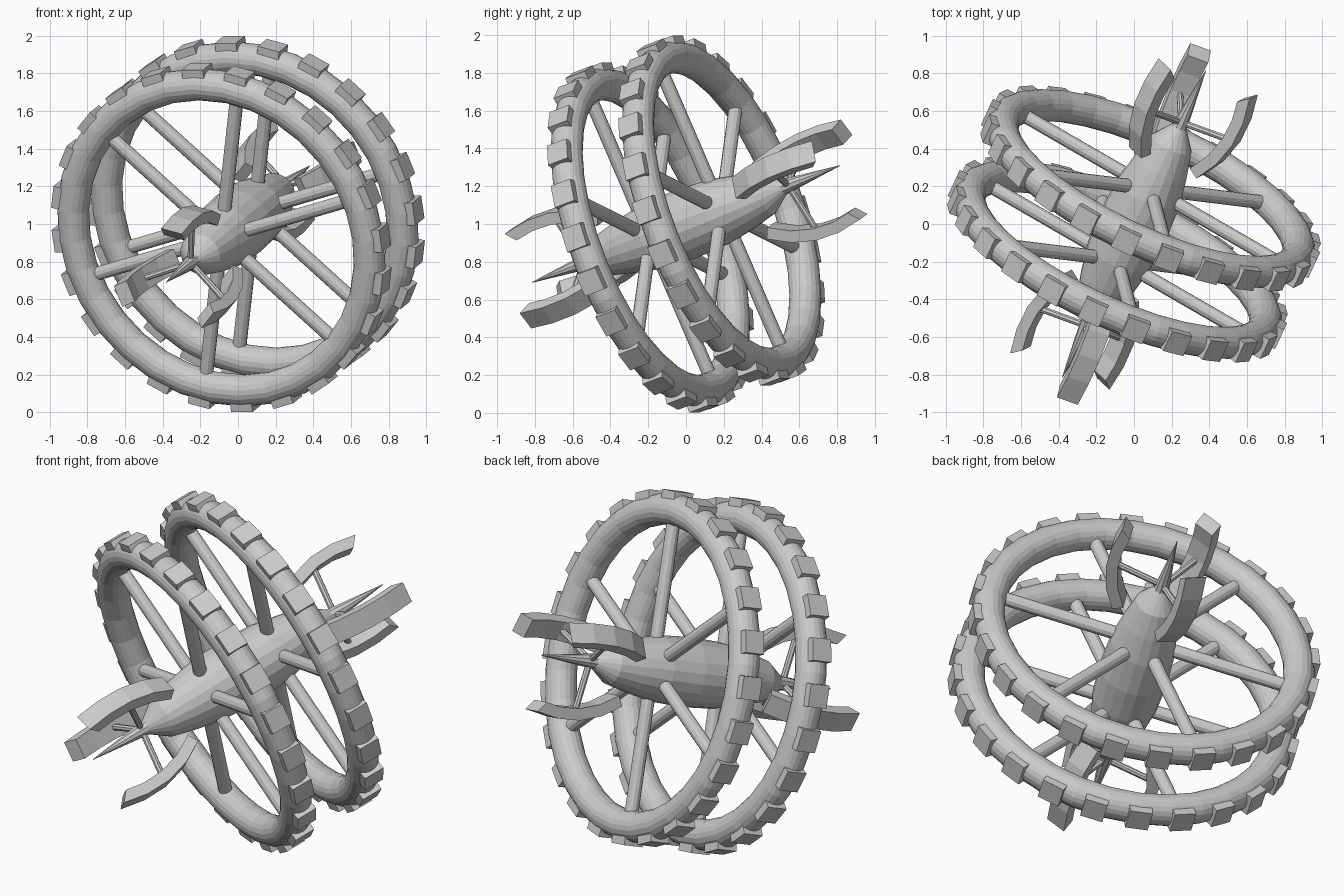
import bpy, bmesh, math
from mathutils import Vector, Matrix

if "Cube" in bpy.data.objects:
    bpy.data.objects.remove(bpy.data.objects["Cube"])

# tilted frame: local z runs along the axle, local x points to the top of the rings
n = Vector((0.40, 0.856, 0.325)).normalized()
u = (Vector((0, 0, 1)) - n * n.z).normalized()
t = n.cross(u)
FRAME = Matrix((u, t, n)).transposed().to_4x4()
FRAME.translation = (0, 0, 1)

grey = bpy.data.materials.new("light grey")
grey.diffuse_color = (0.6, 0.6, 0.6, 1)
grey.use_nodes = True
grey.node_tree.nodes["Principled BSDF"].inputs["Base Color"].default_value = grey.diffuse_color


def finish(name, bm):
    bmesh.ops.recalc_face_normals(bm, faces=bm.faces[:])
    me = bpy.data.meshes.new(name)
    bm.to_mesh(me)
    bm.free()
    me.materials.append(grey)
    ob = bpy.data.objects.new(name, me)
    bpy.context.collection.objects.link(ob)
    ob.matrix_world = FRAME
    return ob


def polar(r, deg, z):
    a = math.radians(deg)
    return Vector((r * math.cos(a), r * math.sin(a), z))


def rod(bm, a, b, r1, r2, sides=12):
    d = b - a
    m = Matrix.Translation((a + b) / 2) @ d.to_track_quat('Z', 'Y').to_matrix().to_4x4()
    bmesh.ops.create_cone(bm, cap_ends=True, segments=sides, radius1=r1, radius2=r2,
                          depth=d.length, matrix=m)


def loft(bm, sections):
    rows = [[bm.verts.new(p) for p in s] for s in sections]
    k = len(rows[0])
    for a, b in zip(rows, rows[1:]):
        for i in range(k):
            j = (i + 1) % k
            bm.faces.new((a[i], a[j], b[j], b[i]))
    bm.faces.new(rows[0])
    bm.faces.new(rows[-1])


def rim(name, z, major=32, minor=20, R=0.86, r=0.085):
    bm = bmesh.new()
    rows = [[bm.verts.new(polar(R + r * math.cos(2 * math.pi * j / minor), 360 * i / major,
                                z + r * math.sin(2 * math.pi * j / minor)))
             for j in range(minor)] for i in range(major)]
    for i in range(major):
        for j in range(minor):
            a, b = rows[i], rows[(i + 1) % major]
            k = (j + 1) % minor
            bm.faces.new((a[j], b[j], b[k], a[k]))
    finish(name, bm)


# two wheels: rim, outer blocks and spokes
for label, z in (("front", -0.22), ("back", 0.22)):
    rim(label + "_rim", z)
    bm = bmesh.new()
    for i in range(24):
        m = (Matrix.Rotation(math.radians(15 * i), 4, 'Z') @ Matrix.Translation((0.932, 0, z))
             @ Matrix.Diagonal((0.056, 0.125, 0.12, 1)))
        bmesh.ops.create_cube(bm, size=1, matrix=m)
    finish(label + "_rim_blocks", bm)
    bm = bmesh.new()
    for i in range(6):
        rod(bm, polar(0.08, 15 + 60 * i, z), polar(0.84, 15 + 60 * i, z), 0.037, 0.037)
    finish(label + "_spokes", bm)

# spindle-shaped hub
bm = bmesh.new()
half = [(0.62, 0.03), (0.5, 0.115), (0.36, 0.15), (0.2, 0.18)]
profile = [(-s, r) for s, r in half] + [(0, 0.19)] + [(s, r) for s, r in reversed(half)]
loft(bm, [[polar(r, 360 * i / 20, s) for i in range(20)] for s, r in profile])
finish("hub", bm)

# claws, holding rods and spike at each end of the hub
outer = [(0.42, 0.22), (0.54, 0.285), (0.68, 0.322), (0.82, 0.325), (0.96, 0.30)]
inner = [(0.45, 0.165), (0.565, 0.225), (0.69, 0.258), (0.805, 0.262), (0.91, 0.245)]
for label, sgn, start in (("front", -1, 15), ("back", 1, 75)):
    bm = bmesh.new()
    arms = bmesh.new()
    for k in range(3):
        ang = start + 120 * k
        side = polar(0.06, ang + 90, 0)
        secs = []
        for (so, ro), (si, ri) in zip(outer, inner):
            po, pi = polar(ro, ang, sgn * so), polar(ri, ang, sgn * si)
            secs.append((po - side, po + side, pi + side, pi - side))
        loft(bm, secs)
        rod(arms, Vector((0, 0, sgn * 0.63)), polar(0.28, ang, sgn * 0.68), 0.018, 0.018, 8)
    finish(label + "_claws", bm)
    finish(label + "_claw_rods", arms)
    bm = bmesh.new()
    rod(bm, Vector((0, 0, sgn * 0.58)), Vector((0, 0, sgn * 0.95)), 0.045, 0.002, 10)
    finish(label + "_spike", bm)
